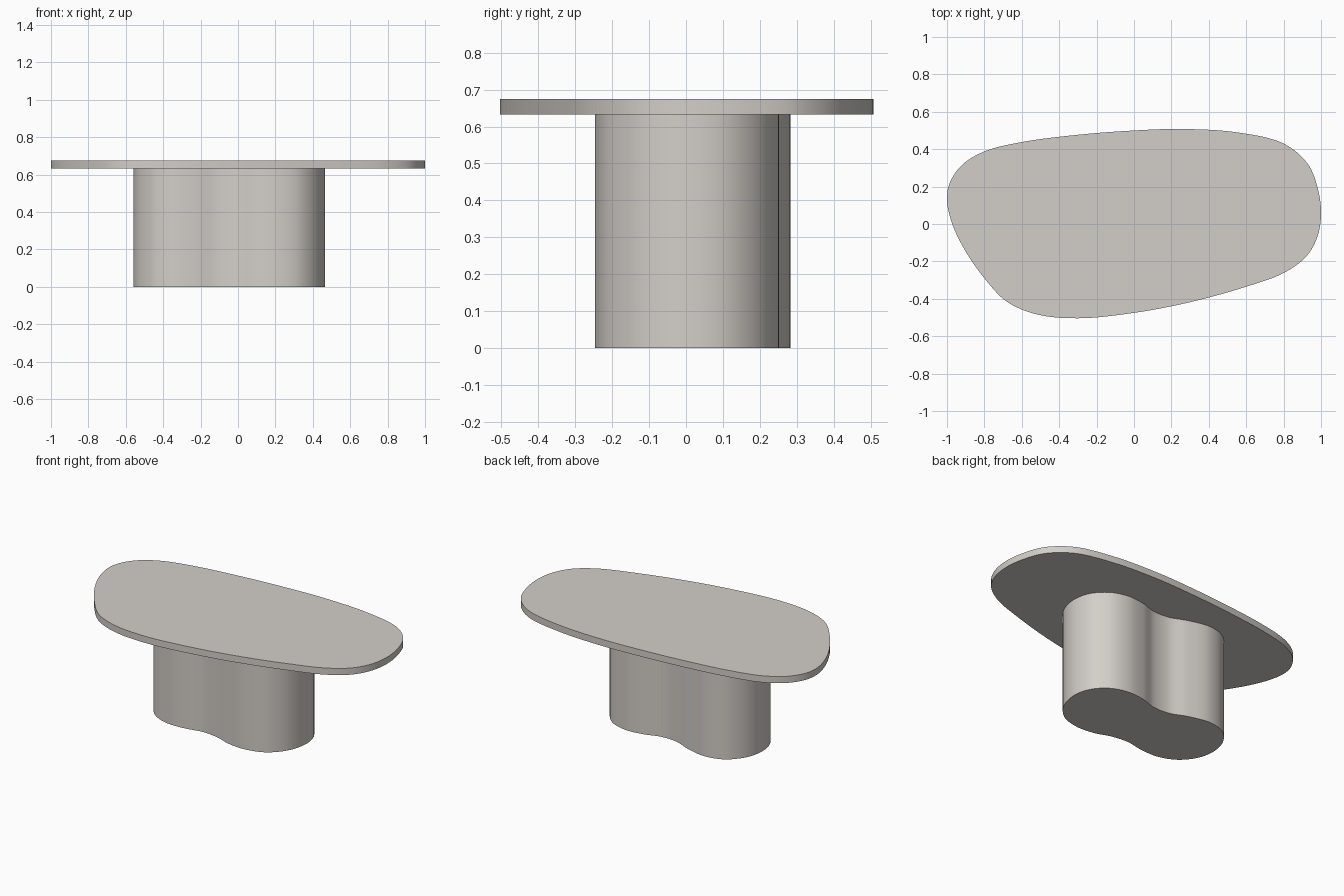
import bpy, bmesh, math
from mathutils import Vector

if "Cube" in bpy.data.objects:
    bpy.data.objects.remove(bpy.data.objects["Cube"])

stone = bpy.data.materials.new("warm grey stone")
stone.diffuse_color = (0.65, 0.62, 0.58, 1)
stone.use_nodes = True
stone.node_tree.nodes["Principled BSDF"].inputs["Base Color"].default_value = stone.diffuse_color


def smooth_loop(points, steps=8):
    """Closed Catmull-Rom curve through the points."""
    pts = [Vector(p) for p in points]
    n = len(pts)
    out = []
    for i in range(n):
        a, b, c, d = (pts[(i + k) % n] for k in (-1, 0, 1, 2))
        # centripetal knots keep uneven spacing well behaved
        t1 = (b - a).length ** 0.5
        t2 = t1 + (c - b).length ** 0.5
        t3 = t2 + (d - c).length ** 0.5
        for s in range(steps):
            t = t1 + (t2 - t1) * s / steps
            a1 = a * ((t1 - t) / t1) + b * (t / t1)
            a2 = b * ((t2 - t) / (t2 - t1)) + c * ((t - t1) / (t2 - t1))
            a3 = c * ((t3 - t) / (t3 - t2)) + d * ((t - t2) / (t3 - t2))
            b1 = a1 * ((t2 - t) / t2) + a2 * (t / t2)
            b2 = a2 * ((t3 - t) / (t3 - t1)) + a3 * ((t - t1) / (t3 - t1))
            out.append(b1 * ((t2 - t) / (t2 - t1)) + b2 * ((t - t1) / (t2 - t1)))
    return out


def slab(name, points, z0, z1):
    """Extrude a smooth closed outline from z0 to z1."""
    bm = bmesh.new()
    face = bm.faces.new([bm.verts.new((p.x, p.y, z0)) for p in smooth_loop(points)])
    ext = bmesh.ops.extrude_face_region(bm, geom=[face], use_keep_orig=True)
    top = [v for v in ext["geom"] if isinstance(v, bmesh.types.BMVert)]
    bmesh.ops.translate(bm, verts=top, vec=(0, 0, z1 - z0))
    bmesh.ops.recalc_face_normals(bm, faces=bm.faces[:])
    mesh = bpy.data.meshes.new(name)
    bm.to_mesh(mesh)
    bm.free()
    mesh.materials.append(stone)
    obj = bpy.data.objects.new(name, mesh)
    bpy.context.collection.objects.link(obj)
    bpy.ops.object.select_all(action='DESELECT')
    obj.select_set(True)
    bpy.context.view_layer.objects.active = obj
    bpy.ops.object.shade_smooth_by_angle(angle=math.radians(35))
    return obj


# Pebble-shaped table top
slab("table_top", [
    (1.0, 0.05), (0.985, 0.18), (0.93, 0.32), (0.8, 0.43), (0.55, 0.49),
    (0.25, 0.508), (0.0, 0.5), (-0.3, 0.477), (-0.6, 0.438), (-0.8, 0.388),
    (-0.92, 0.315), (-0.985, 0.22), (-1.0, 0.13), (-0.975, 0.01),
    (-0.91, -0.13), (-0.8, -0.29), (-0.68, -0.415), (-0.52, -0.483),
    (-0.3, -0.504), (0.0, -0.475), (0.3, -0.418), (0.6, -0.335),
    (0.8, -0.262), (0.92, -0.175), (0.98, -0.07)], 0.633, 0.675)

# Two-lobed pedestal
slab("pedestal", [
    (0.465, 0.02), (0.44, 0.13), (0.36, 0.215), (0.25, 0.25), (0.13, 0.24),
    (0.03, 0.21), (-0.08, 0.213), (-0.19, 0.255), (-0.33, 0.283),
    (-0.45, 0.25), (-0.535, 0.15), (-0.56, 0.03), (-0.535, -0.075),
    (-0.46, -0.165), (-0.35, -0.21), (-0.23, -0.21), (-0.11, -0.19),
    (0.0, -0.203), (0.1, -0.236), (0.22, -0.245), (0.34, -0.21),
    (0.43, -0.115)], 0.0, 0.633)
